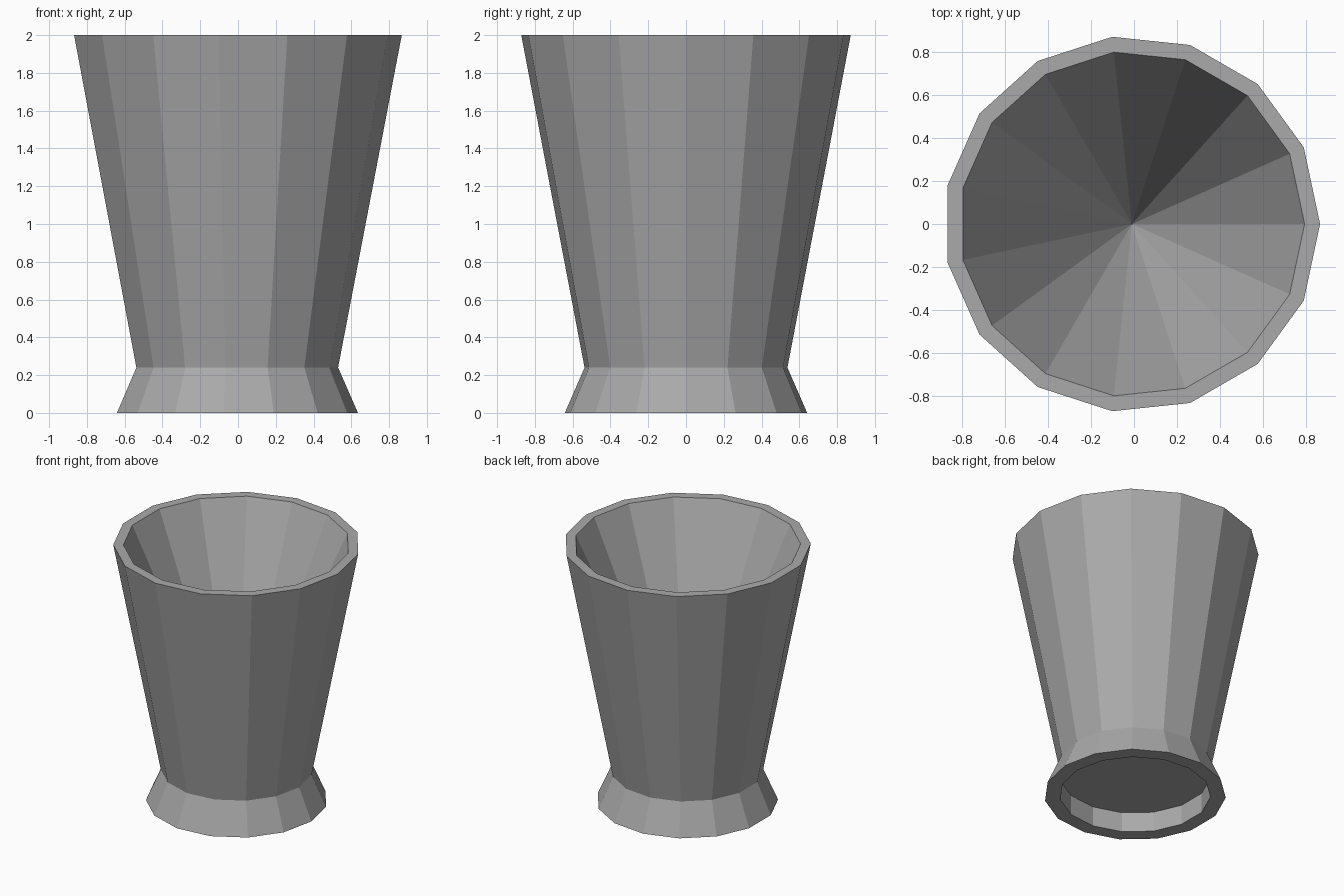
import bpy
import bmesh
from math import cos, sin, tau

if "Cube" in bpy.data.objects:
    bpy.data.objects.remove(bpy.data.objects["Cube"])

SIDES = 15
CENTRE_X = -0.01

# One plain grey for the whole cup
grey = bpy.data.materials.new("plain grey")
grey.use_nodes = True
colour = (0.4, 0.4, 0.4, 1)
grey.diffuse_color = colour
grey.node_tree.nodes["Principled BSDF"].inputs["Base Color"].default_value = colour


def ring(bm, radius, z):
    """A loop of vertices, or a single one where the radius is zero."""
    if radius == 0:
        return [bm.verts.new((CENTRE_X, 0, z))]
    return [bm.verts.new((CENTRE_X + radius * cos(tau * i / SIDES),
                          radius * sin(tau * i / SIDES), z))
            for i in range(SIDES)]


def lathe(name, profile):
    """Spin a (radius, z) profile into a closed faceted solid."""
    bm = bmesh.new()
    rings = [ring(bm, r, z) for r, z in profile]
    for a, b in zip(rings, rings[1:]):
        for i in range(SIDES):
            j = (i + 1) % SIDES
            corners = [a[i % len(a)], a[j % len(a)], b[j % len(b)], b[i % len(b)]]
            bm.faces.new(list(dict.fromkeys(corners)))
    bm.faces.new(rings[0])
    bmesh.ops.recalc_face_normals(bm, faces=bm.faces)
    mesh = bpy.data.meshes.new(name)
    bm.to_mesh(mesh)
    bm.free()
    mesh.materials.append(grey)
    obj = bpy.data.objects.new(name, mesh)
    bpy.context.collection.objects.link(obj)
    return obj


# Recessed underside, flared foot, tapered wall, flat rim, conical hollow
lathe("cup", [
    (0.535, 0.155),
    (0.535, 0),
    (0.645, 0),
    (0.54, 0.24),
    (0.877, 2),
    (0.805, 2),
    (0, 0.24),
])
